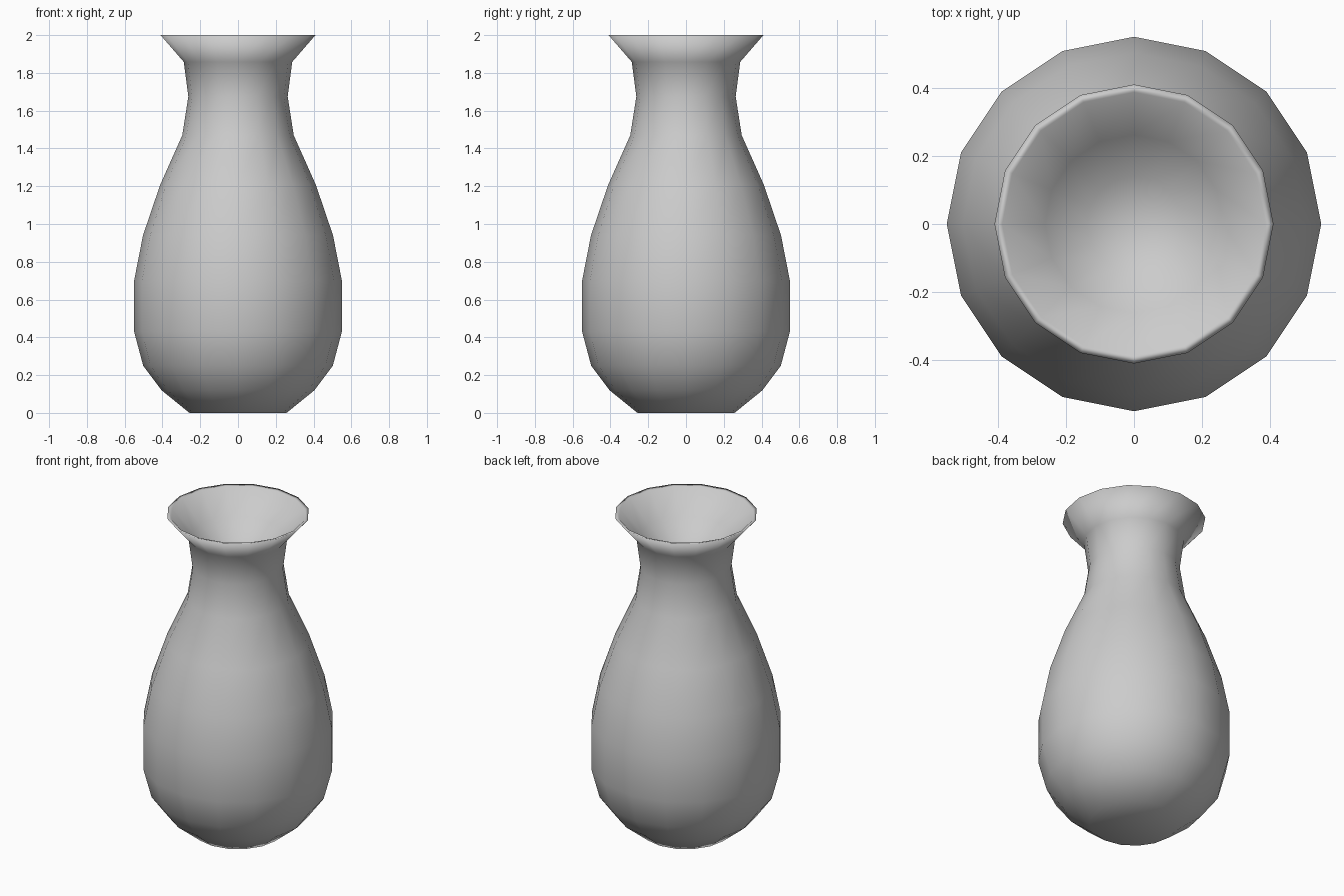
import bpy, bmesh, math

if "Cube" in bpy.data.objects:
    bpy.data.objects.remove(bpy.data.objects["Cube"])

SIDES = 16

# Profile (radius, height): outer wall from foot to rim, then lip and inner bowl of the mouth
profile = [
    (0.257, 0.0), (0.405, 0.12), (0.502, 0.25), (0.55, 0.43), (0.55, 0.70),
    (0.503, 0.94), (0.413, 1.205), (0.295, 1.47), (0.263, 1.675),
    (0.287, 1.858), (0.41, 2.0),
    (0.387, 1.995), (0.262, 1.86), (0.14, 1.77),
]
FLOOR_Z = 1.73

bm = bmesh.new()


def ring(radius, z):
    return [bm.verts.new((radius * math.cos(2 * math.pi * i / SIDES),
                          radius * math.sin(2 * math.pi * i / SIDES), z))
            for i in range(SIDES)]


# Wall
rings = [ring(r, z) for r, z in profile]
for a, b in zip(rings, rings[1:]):
    for i in range(SIDES):
        j = (i + 1) % SIDES
        bm.faces.new((a[i], a[j], b[j], b[i]))

# Foot and inner floor as fans
for loop, z in ((rings[0], 0.0), (rings[-1], FLOOR_Z)):
    centre = bm.verts.new((0, 0, z))
    for i in range(SIDES):
        bm.faces.new((loop[i], loop[(i + 1) % SIDES], centre))

bmesh.ops.recalc_face_normals(bm, faces=bm.faces)
for f in bm.faces:
    f.smooth = True

mesh = bpy.data.meshes.new("vase")
bm.to_mesh(mesh)
bm.free()
vase = bpy.data.objects.new("vase", mesh)
bpy.context.collection.objects.link(vase)
